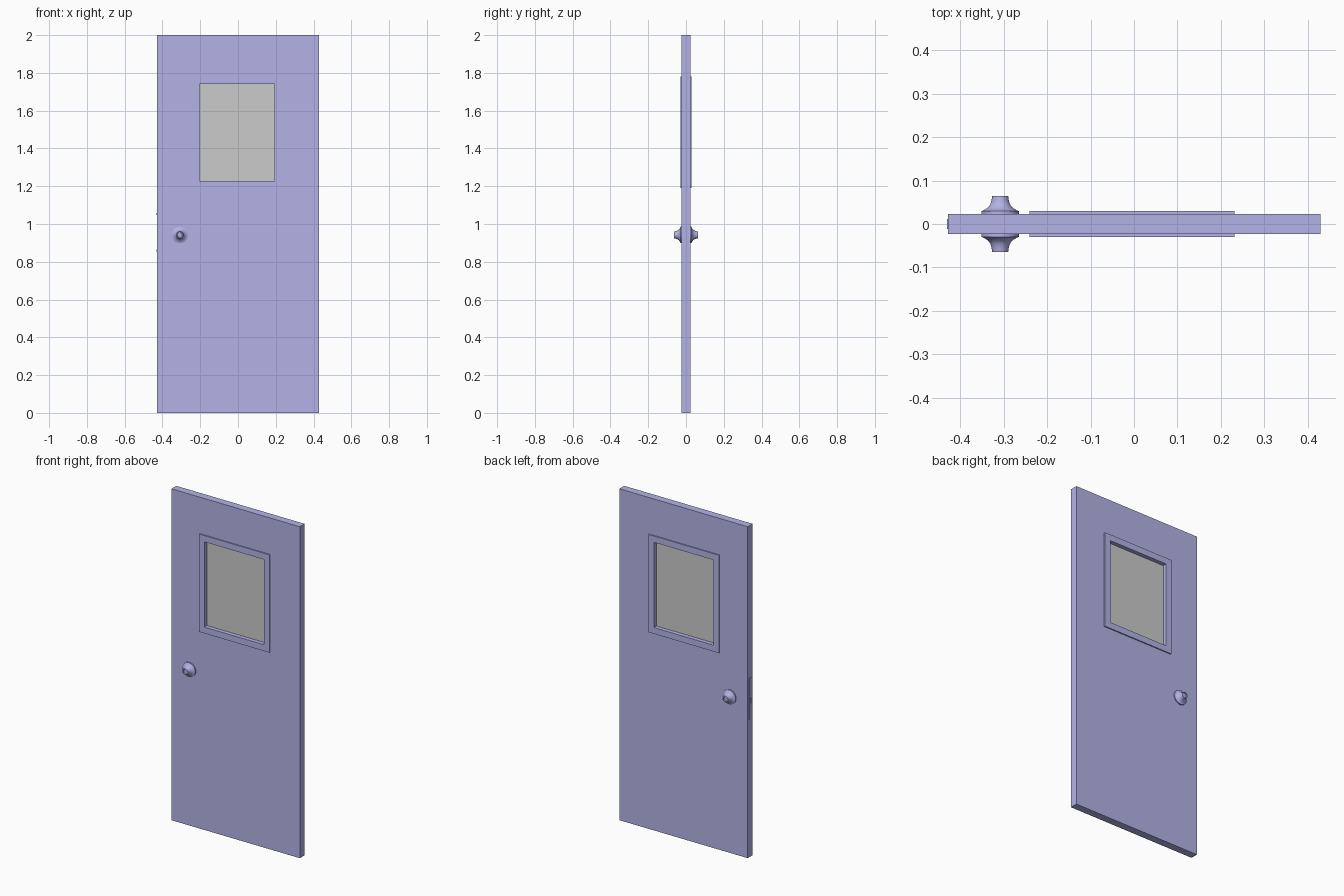
import bpy, bmesh, math
from mathutils import Vector

if "Cube" in bpy.data.objects:
    bpy.data.objects.remove(bpy.data.objects["Cube"])

blue = bpy.data.materials.new("blue_paint")
blue.diffuse_color = (0.45, 0.45, 0.8, 1)
blue.use_nodes = True
blue.node_tree.nodes["Principled BSDF"].inputs["Base Color"].default_value = blue.diffuse_color


def finish(name, bm, mat=None):
    bmesh.ops.remove_doubles(bm, verts=bm.verts, dist=1e-5)
    bmesh.ops.recalc_face_normals(bm, faces=bm.faces)
    me = bpy.data.meshes.new(name)
    bm.to_mesh(me)
    bm.free()
    if mat:
        me.materials.append(mat)
    ob = bpy.data.objects.new(name, me)
    bpy.context.collection.objects.link(ob)
    return ob


def box(name, lo, hi, mat=None):
    bm = bmesh.new()
    bmesh.ops.create_cube(bm, size=1)
    for v in bm.verts:
        v.co = Vector([(lo[i] + hi[i]) / 2 + v.co[i] * (hi[i] - lo[i]) for i in range(3)])
    return finish(name, bm, mat)


def frame(name, outer, inner, a0, a1, place, mat=blue):
    """Rectangular slab with a rectangular opening; place(u, w, depth) gives xyz."""
    bm = bmesh.new()

    def loop(r, d):
        u0, u1, w0, w1 = r
        return [bm.verts.new(place(u, w, d)) for u, w in ((u0, w0), (u1, w0), (u1, w1), (u0, w1))]

    loops = [loop(outer, a0), loop(outer, a1), loop(inner, a1), loop(inner, a0)]
    for k in range(4):
        p, q = loops[k], loops[(k + 1) % 4]
        for i in range(4):
            j = (i + 1) % 4
            bm.faces.new((p[i], p[j], q[j], q[i]))
    return finish(name, bm, mat)


def lathe(name, profile, origin, axis, segments, mat=blue):
    """Spin (radius, height) points about an axis through origin."""
    bm = bmesh.new()
    origin, axis = Vector(origin), Vector(axis)
    vs = [bm.verts.new(origin + axis * h + Vector((0, 0, r))) for r, h in profile]
    es = [bm.edges.new(p) for p in zip(vs, vs[1:])]
    bmesh.ops.spin(bm, geom=vs + es, cent=origin, axis=axis, angle=math.tau,
                   steps=segments, use_duplicate=False)
    ob = finish(name, bm, mat)
    bpy.ops.object.select_all(action='DESELECT')
    ob.select_set(True)
    bpy.context.view_layer.objects.active = ob
    bpy.ops.object.shade_smooth_by_angle(angle=math.radians(35))
    return ob


def front(u, w, d):
    return (u, d, w)


def side(u, w, d):
    return (d, u, w)


# Door slab with window opening
T = 0.023
opening = (-0.204, 0.194, 1.228, 1.742)
frame("door_slab", (-0.428, 0.429, 0, 2), opening, -T, T, front)

# Glass pane
box("window_pane", (-0.204, -0.005, 1.228), (0.194, 0.005, 1.742))

# Raised window trim and knob on both faces
knob = [(0, T), (0.0435, T), (0.0435, 0.0295), (0.039, 0.031), (0.033, 0.0345),
        (0.027, 0.039), (0.023, 0.045), (0.020, 0.053), (0.0185, 0.064),
        (0.014, 0.064), (0.0125, 0.059), (0, 0.059)]
for s, label in ((-1, "front"), (1, "back")):
    frame(label + "_window_trim", (-0.240, 0.231, 1.19, 1.78), opening,
          s * T, s * 0.030, front)
    lathe(label + "_knob", knob, (-0.308, 0, 0.942), (0, s, 0), 32)

# Latch plate on the door edge, with latch opening and screws
frame("latch_plate", (-0.011, 0.011, 0.834, 1.079), (-0.006, 0.006, 0.925, 0.96),
      -0.428, -0.430, side)
for z in (0.86, 1.053):
    lathe("plate_screw", [(0.005, 0), (0.005, 0.0005), (0, 0.0005)],
          (-0.430, 0, z), (-1, 0, 0), 12)
